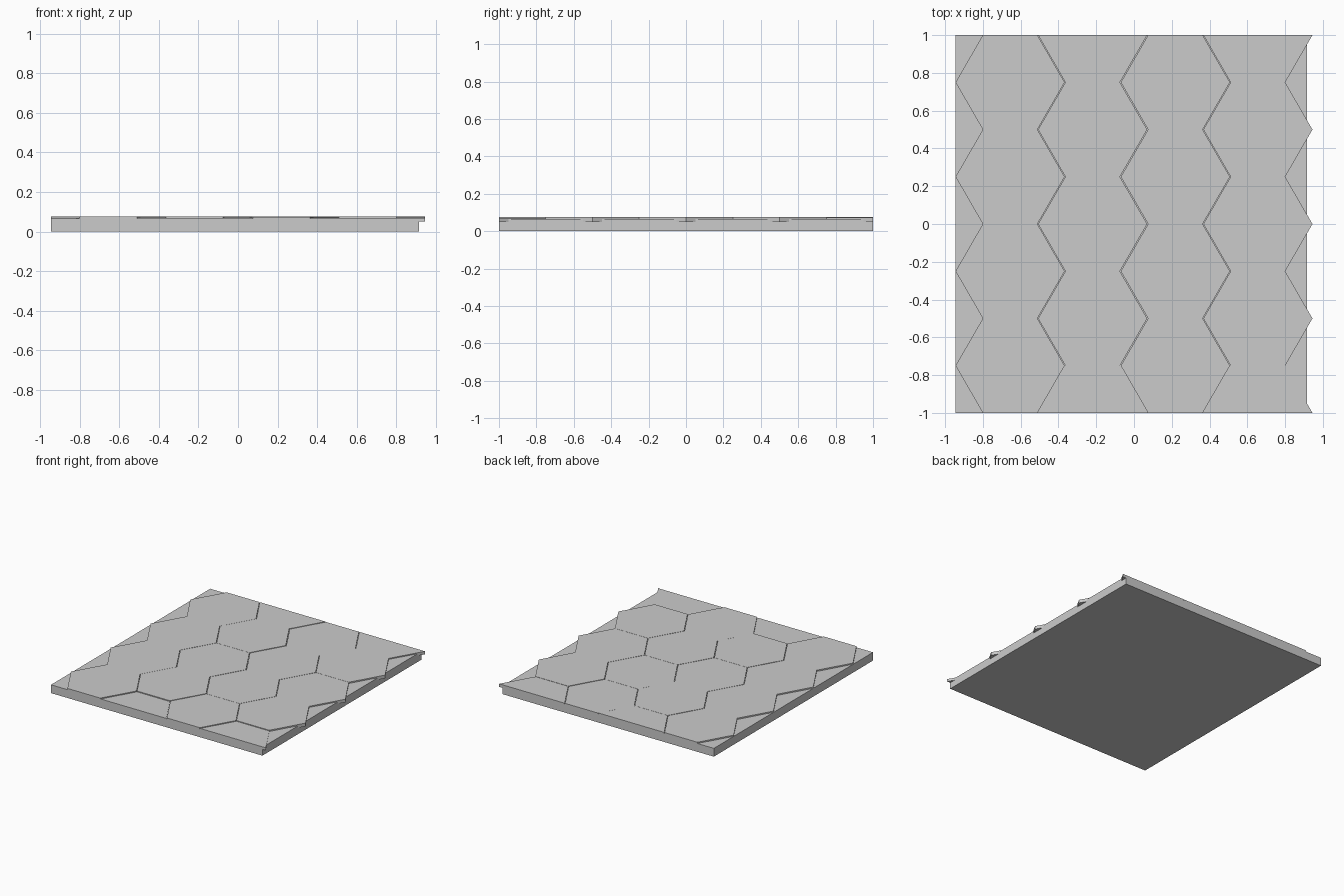
import bpy, bmesh, math

if "Cube" in bpy.data.objects:
    bpy.data.objects.remove(bpy.data.objects["Cube"])

R = 0.2887                       # tile corner radius, flat-to-flat 0.5
TILE_BOTTOM, SLAB_TOP = 0.05, 0.066


def prism(name, pts, z0, z1):
    bm = bmesh.new()
    face = bm.faces.new([bm.verts.new((x, y, z0)) for x, y in pts])
    top = bmesh.ops.extrude_face_region(bm, geom=[face])["geom"]
    for v in top:
        if isinstance(v, bmesh.types.BMVert):
            v.co.z = z1
    bmesh.ops.recalc_face_normals(bm, faces=bm.faces)
    me = bpy.data.meshes.new(name)
    bm.to_mesh(me)
    bm.free()
    ob = bpy.data.objects.new(name, me)
    bpy.context.collection.objects.link(ob)
    return ob


# floor slab
prism("floor_slab", [(-0.945, -1), (0.915, -1), (0.915, 1), (-0.945, 1)], 0, SLAB_TOP)

# tile columns: centre x, {centre y: top height}
columns = [
    (-0.656, {-0.75: 0.076, -0.25: 0.076, 0.25: 0.076, 0.75: 0.076}),
    (-0.219, {-1: 0.070, -0.5: 0.077, 0: 0.076, 0.5: 0.077, 1: 0.076}),
    (0.219, {-0.75: 0.075, -0.25: 0.076, 0.25: 0.075, 0.75: 0.074}),
    (0.656, {-1: 0.070, -0.5: 0.076, 0: 0.075, 0.5: 0.076, 1: 0.074}),
]
for cx, tiles in columns:
    for cy, top in tiles.items():
        # whole hexagons inside, half hexagons along the front and back edges
        if abs(cy) < 1:
            angles = range(0, 360, 60)
        else:
            start = 0 if cy < 0 else 180
            angles = range(start, start + 181, 60)
        pts = [(cx + R * math.cos(math.radians(a)), cy + R * math.sin(math.radians(a)))
               for a in angles]
        prism("hex_tile" if abs(cy) < 1 else "half_tile", pts, TILE_BOTTOM, top)
